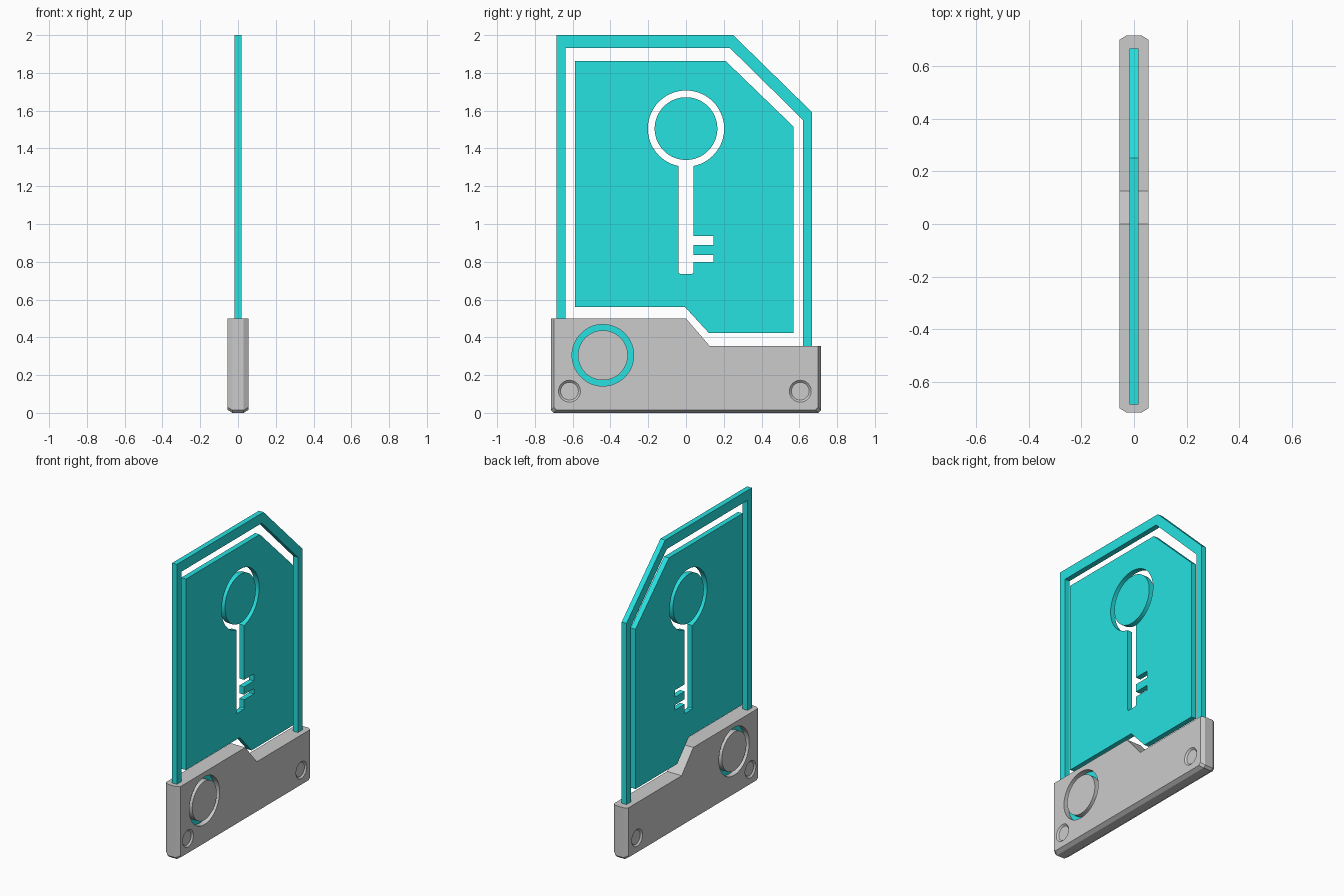
import bpy, bmesh, math
from mathutils import Matrix

if "Cube" in bpy.data.objects:
    bpy.data.objects.remove(bpy.data.objects["Cube"])

# local x,y,z -> world y,z,x : drawings are made as (y, z) and thickened along x
TO_YZ = Matrix(((0, 0, 1, 0), (1, 0, 0, 0), (0, 1, 0, 0), (0, 0, 0, 1)))

cyan = bpy.data.materials.new("cyan")
cyan.diffuse_color = (0.02, 0.75, 0.75, 1)
cyan.use_nodes = True
cyan.node_tree.nodes["Principled BSDF"].inputs["Base Color"].default_value = cyan.diffuse_color


def finish(ob, mat=None):
    bpy.ops.object.select_all(action='DESELECT')
    ob.select_set(True)
    bpy.context.view_layer.objects.active = ob
    bpy.ops.object.shade_smooth_by_angle(angle=math.radians(30))
    if mat:
        ob.data.materials.clear()
        ob.data.materials.append(mat)
    return ob


def from_bmesh(name, bm):
    bmesh.ops.recalc_face_normals(bm, faces=bm.faces[:])
    me = bpy.data.meshes.new(name)
    bm.to_mesh(me)
    bm.free()
    ob = bpy.data.objects.new(name, me)
    bpy.context.collection.objects.link(ob)
    return ob


def arc(cy, cz, r, a0=0, a1=360, n=64):
    closed = a1 - a0 == 360
    steps = n if closed else n - 1
    return [(cy + r * math.cos(math.radians(a0 + (a1 - a0) * i / steps)),
             cz + r * math.sin(math.radians(a0 + (a1 - a0) * i / steps))) for i in range(n)]


def plate(name, half, *outlines, mat=None):
    """Flat plate from outlines; an outline inside another is a hole."""
    cu = bpy.data.curves.new(name + "_outline", 'CURVE')
    cu.dimensions, cu.fill_mode, cu.extrude = '2D', 'BOTH', half
    for pts in outlines:
        sp = cu.splines.new('POLY')
        sp.points.add(len(pts) - 1)
        for p, (y, z) in zip(sp.points, pts):
            p.co = (y, z, 0, 1)
        sp.use_cyclic_u = True
    tmp = bpy.data.objects.new(name + "_outline", cu)
    bpy.context.collection.objects.link(tmp)
    bpy.context.view_layer.update()
    bm = bmesh.new()
    bm.from_mesh(tmp.to_mesh())
    tmp.to_mesh_clear()
    bpy.data.objects.remove(tmp)
    bmesh.ops.remove_doubles(bm, verts=bm.verts[:], dist=1e-5)
    bm.transform(TO_YZ)
    return finish(from_bmesh(name, bm), mat)


def loft(name, sections):
    """Skin matching (x, outline) sections and cap both ends."""
    bm = bmesh.new()
    rings = [[bm.verts.new((x, y, z)) for y, z in pts] for x, pts in sections]
    n = len(rings[0])
    for a, b in zip(rings, rings[1:]):
        for i in range(n):
            j = (i + 1) % n
            bm.faces.new((a[i], a[j], b[j], b[i]))
    bm.faces.new(rings[0])
    bm.faces.new(rings[-1])
    return from_bmesh(name, bm)


# Outer frame, its legs run down into the base
T = 0.018
plate("frame", T, [(-0.685, 0.28), (-0.685, 2.0), (0.25, 2.0), (0.667, 1.592), (0.667, 0.28),
                   (0.62, 0.28), (0.62, 1.55), (0.232, 1.932), (-0.637, 1.932), (-0.637, 0.28)],
      mat=cyan)

# Inner panel with key-shaped opening
a = math.degrees(math.asin(0.2))
key = arc(0, 1.505, 0.202, -90 + a, 270 - a) + [
    (-0.04, 0.742), (-0.03, 0.735), (0.03, 0.735), (0.04, 0.742),
    (0.04, 0.80), (0.145, 0.80), (0.145, 0.835), (0.04, 0.835),
    (0.04, 0.888), (0.145, 0.888), (0.145, 0.936), (0.04, 0.936)]
plate("panel", T, [(-0.587, 0.56), (-0.587, 1.863), (0.21, 1.863), (0.57, 1.515),
                   (0.57, 0.424), (0.12, 0.424), (-0.005, 0.56)], key, mat=cyan)
plate("key_head_disc", T, arc(0, 1.505, 0.166), mat=cyan)

# Grey base with chamfered ends and bottom
def base_outline(d):
    e, c = 0.715 - d, 0.014
    return [(-e, 0.5), (0, 0.5), (0.125, 0.355), (e, 0.355),
            (e, d + c), (e - c, d), (-e + c, d), (-e, d + c)]

W, F = 0.055, 0.03
base = loft("base", [(-W, base_outline(0.016)), (-F, base_outline(0)),
                     (F, base_outline(0)), (W, base_outline(0.016))])

# Cutters: round window through the base, tapered rivet dimples on both faces
BY, BZ = -0.44, 0.305
cutters = [loft("window_cutter", [(x, arc(BY, BZ, 0.163)) for x in (-0.1, 0.1)])]
for y in (-0.617, 0.605):
    for s in (-1, 1):
        cutters.append(loft("rivet_cutter", [(s * 0.045, arc(y, 0.115, 0.047, n=32)),
                                             (s * 0.065, arc(y, 0.115, 0.069, n=32))]))
bpy.context.view_layer.objects.active = base
for c in cutters:
    m = base.modifiers.new("cut", 'BOOLEAN')
    m.operation, m.solver, m.object = 'DIFFERENCE', 'EXACT', c
    bpy.ops.object.modifier_apply(modifier=m.name)
    bpy.data.objects.remove(c)
finish(base)

# Button in the window, with a cyan backing that shows in the groove
plate("button_disc", W, arc(BY, BZ, 0.132))
plate("button_glow_ring", T, arc(BY, BZ, 0.163), arc(BY, BZ, 0.132), mat=cyan)
